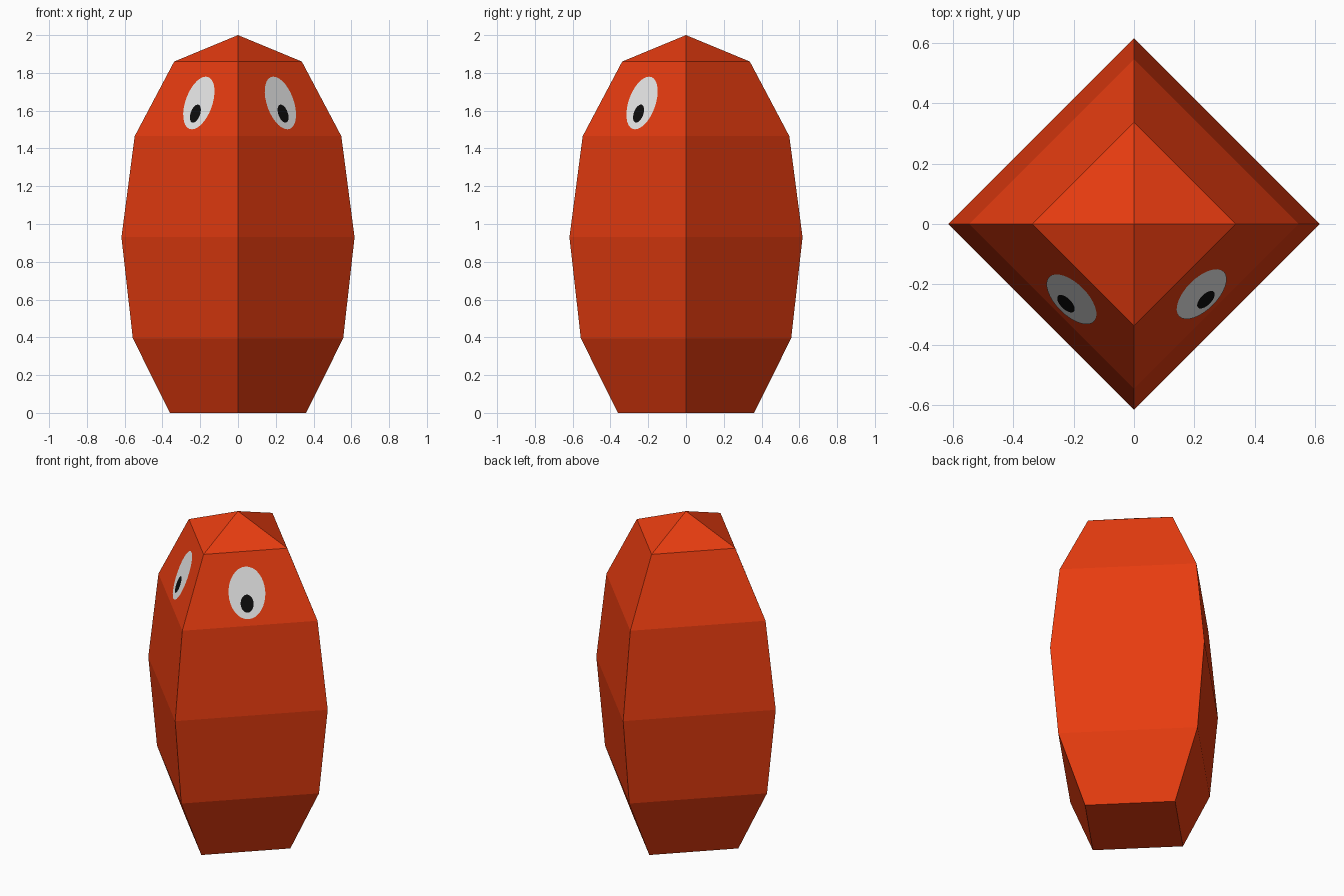
import bpy, bmesh, math
from mathutils import Vector

if "Cube" in bpy.data.objects:
    bpy.data.objects.remove(bpy.data.objects["Cube"])


def material(name, rgb):
    m = bpy.data.materials.new(name)
    m.diffuse_color = (*rgb, 1)
    m.use_nodes = True
    m.node_tree.nodes["Principled BSDF"].inputs["Base Color"].default_value = m.diffuse_color
    return m


RED = material("orange red", (0.8, 0.045, 0.005))
WHITE = material("eye white", (0.8, 0.8, 0.8))
BLACK = material("pupil black", (0.004, 0.004, 0.004))


def add_object(name, bm, mat):
    bmesh.ops.recalc_face_normals(bm, faces=bm.faces) if name == "body" else None
    me = bpy.data.meshes.new(name)
    bm.to_mesh(me)
    bm.free()
    me.materials.append(mat)
    ob = bpy.data.objects.new(name, me)
    bpy.context.collection.objects.link(ob)
    return ob


# Body: four-sided stack of rings closed by a point on top and a flat base
RINGS = [(0.36, 0.0), (0.557, 0.395), (0.617, 0.93), (0.547, 1.465), (0.338, 1.86)]
bm = bmesh.new()
loops = [[bm.verts.new((r * math.cos(i * math.pi / 2), r * math.sin(i * math.pi / 2), z))
          for i in range(4)] for r, z in RINGS]
tip = bm.verts.new((0, 0, 2))
bm.faces.new(loops[0][::-1])
for i in range(4):
    j = (i + 1) % 4
    for lo, hi in zip(loops, loops[1:]):
        bm.faces.new((lo[i], lo[j], hi[j], hi[i]))
    bm.faces.new((loops[-1][i], loops[-1][j], tip))
add_object("body", bm, RED)

# Direction up the sloping upper band that carries the eyes
(R0, Z0), (R1, Z1) = RINGS[3], RINGS[4]


def oval(name, side, x, z, half_w, half_h, lift, mat):
    """Flat oval lying on the upper front face on the given side."""
    out = Vector((side, -1, 0)).normalized()
    u = Vector((1, side, 0)).normalized()
    v = (Vector((0, 0, Z1 - Z0)) - out * (R0 - R1) / math.sqrt(2)).normalized()
    r = R0 + (R1 - R0) * (z - Z0) / (Z1 - Z0)
    c = Vector((side * x, -(r - x), z)) + u.cross(v) * lift
    b = bmesh.new()
    ring = [c + u * half_w * math.cos(a) + v * half_h * math.sin(a)
            for a in (2 * math.pi * k / 32 for k in range(32))]
    b.faces.new([b.verts.new(p) for p in ring])
    add_object(name, b, mat)


# Eyes and pupils, the left pair set slightly nearer the front edge
for label, side, eye_x, pupil_x in (("left", -1, 0.206, 0.223), ("right", 1, 0.223, 0.236)):
    oval(label + "_eye", side, eye_x, 1.64, 0.105, 0.149, 0.002, WHITE)
    oval(label + "_pupil", side, pupil_x, 1.583, 0.037, 0.051, 0.004, BLACK)
